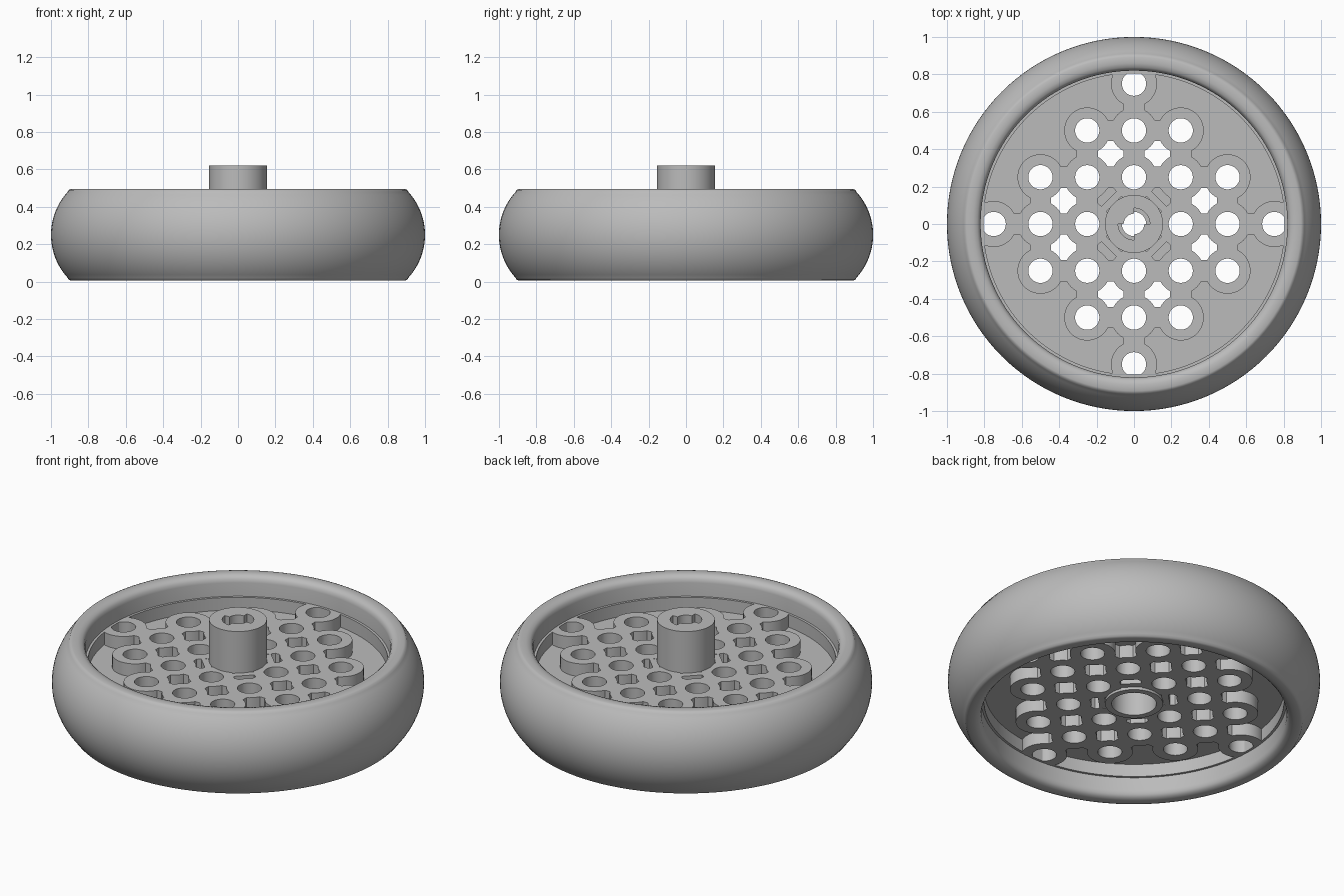
import bpy
import bmesh
from math import sin, cos, pi, radians, atan2, hypot

if "Cube" in bpy.data.objects:
    bpy.data.objects.remove(bpy.data.objects["Cube"])

COLOUR = (0.5, 0.5, 0.5, 1)
grey = bpy.data.materials.new("light_grey")
grey.use_nodes = True
grey.diffuse_color = COLOUR
grey.node_tree.nodes["Principled BSDF"].inputs["Base Color"].default_value = COLOUR

PITCH = 0.25          # spacing of the holes
HALF = PITCH / 2
BOSS, HOLE, BAR = 0.123, 0.065, 0.057
LOW, HIGH, MID = 0.125, 0.375, 0.25


def finish(name, bm):
    bmesh.ops.remove_doubles(bm, verts=bm.verts, dist=0.0001)
    bmesh.ops.recalc_face_normals(bm, faces=bm.faces)
    mesh = bpy.data.meshes.new(name)
    bm.to_mesh(mesh)
    bm.free()
    mesh.materials.append(grey)
    ob = bpy.data.objects.new(name, mesh)
    bpy.context.collection.objects.link(ob)
    return ob


def smooth(ob, angle=30):
    bpy.ops.object.select_all(action="DESELECT")
    ob.select_set(True)
    bpy.context.view_layer.objects.active = ob
    bpy.ops.object.shade_smooth_by_angle(angle=radians(angle))


def arc(x, y, r, start, end, steps):
    angles = [start + (end - start) * i / steps for i in range(steps + 1)]
    return [(x + r * cos(a), y + r * sin(a)) for a in angles]


def circle(x, y, r, n=32):
    return arc(x, y, r, 0, 2 * pi, n)[:-1]


def box(x, y, w, d, turn=0):
    c, s = cos(turn), sin(turn)
    corners = [(-w, -d), (w, -d), (w, d), (-w, d)]
    return [(x + a * c - b * s, y + a * s + b * c) for a, b in corners]


def prism(bm, points, z0, z1):
    """Closed outline extruded between two heights."""
    low = [bm.verts.new((x, y, z0)) for x, y in points]
    top = [bm.verts.new((x, y, z1)) for x, y in points]
    bm.faces.new(low)
    bm.faces.new(top)
    for i in range(len(points)):
        bm.faces.new((low[i - 1], low[i], top[i], top[i - 1]))


def solid(name, outlines, z0, z1):
    bm = bmesh.new()
    for pts in outlines:
        prism(bm, pts, z0, z1)
    return finish(name, bm)


def ring(bm, outer, inner, z0, z1, open_edges=()):
    """Plate between two matching loops; open edges join a neighbour."""
    loops = [[bm.verts.new((x, y, z)) for x, y in pts]
             for pts, z in ((outer, z0), (outer, z1), (inner, z1), (inner, z0))]
    for i in range(len(outer)):
        for k in range(4):
            a, b = loops[k], loops[(k + 1) % 4]
            if k > 0 or i not in open_edges:
                bm.faces.new((a[i - 1], a[i], b[i], b[i - 1]))


def lathe(name, profile, steps=128):
    bm = bmesh.new()
    n = len(profile)
    rings = [[bm.verts.new((x * r, y * r, z)) for r, z in profile]
             for x, y in circle(0, 0, 1, steps)]
    for i in range(steps):
        a, b = rings[i - 1], rings[i]
        for j in range(n):
            bm.faces.new((a[j - 1], b[j - 1], b[j], a[j]))
    return finish(name, bm)


# Tyre: crowned tread, rounded shoulders and a straight inner wall
crown = [(0.66 + r, MID + z) for r, z in arc(0, 0, 0.34, -0.74, 0.74, 24)]
upper = [(0.905, 0.49), (0.893, 0.495), (0.86, 0.495), (0.838, 0.489),
         (0.825, 0.475), (0.82, 0.455)]
lower = [(r, 2 * MID - z) for r, z in reversed(upper)]
smooth(lathe("tyre", lower + crown + upper), 40)

# Rim band seated inside the tyre
smooth(lathe("rim_band", [(0.806, LOW), (0.825, LOW), (0.825, HIGH), (0.806, HIGH)]))

# Lattice: one ringed boss per hole, with bars reaching to its neighbours
cells = [(i, j) for i in range(-3, 4) for j in range(-3, 4) if abs(i) + abs(j) <= 3]
bosses = [c for c in cells if c != (0, 0)]
shoulder = (BOSS ** 2 - BAR ** 2) ** 0.5
corner = atan2(BAR, shoulder)
bar_end = [(shoulder, -BAR)] + [(HALF, BAR * t / 2) for t in range(-2, 3)] + [(shoulder, BAR)]
bm = bmesh.new()
for i, j in bosses:
    outer, inner, joined = [], [], []
    for q, (dx, dy) in enumerate(((1, 0), (0, 1), (-1, 0), (0, -1))):
        if (i + dx, j + dy) in cells:
            side = bar_end
            joined += [len(outer) + k for k in range(2, 6)]
        else:
            side = arc(0, 0, BOSS, -corner, corner, 6)
        side = side + arc(0, 0, BOSS, corner, pi / 2 - corner, 4)[1:-1]
        for u, v in side:
            x, y = i * PITCH + u * dx - v * dy, j * PITCH + u * dy + v * dx
            trim = min(1, 0.818 / hypot(x, y))      # stop at the rim
            outer.append((x * trim, y * trim))
            a = atan2(v, u) + q * pi / 2
            inner.append((i * PITCH + HOLE * cos(a), j * PITCH + HOLE * sin(a)))
    ring(bm, outer, inner, LOW, HIGH, joined)
smooth(finish("lattice", bm))

# Pads framing the four blind slots around the hub
bm = bmesh.new()
slot_spots = [(sx, sy) for sx in (-1, 1) for sy in (-1, 1)]
for sx, sy in slot_spots:
    place = (sx * 0.15, sy * 0.15)
    turn = -sx * sy * pi / 4
    ring(bm, box(*place, 0.085, 0.06, turn), box(*place, 0.058, 0.022, turn),
         LOW + 0.001, HIGH - 0.001)
finish("slot_pads", bm)

# Thin web out to the rim, open at the holes, windows and hub
openings = [circle(i * PITCH, j * PITCH, 0.07) for i, j in bosses]
openings.append(circle(0, 0, 0.13))
for sx, sy in slot_spots:
    for x, y in ((HALF, 3 * HALF), (3 * HALF, HALF)):
        openings.append(box(sx * x, sy * y, 0.069, 0.069))
web = solid("web", [circle(0, 0, 0.812, 128)], 0.2, 0.3)
cutter = solid("web_cutter", openings, 0.1, 0.4)
cutter.hide_render = True
cut = web.modifiers.new("openings", "BOOLEAN")
cut.object, cut.operation, cut.solver = cutter, "DIFFERENCE", "EXACT"
bpy.context.view_layer.objects.active = web
bpy.ops.object.modifier_apply(modifier=cut.name)
bpy.data.objects.remove(cutter)

# Hub with a wide lower bore and a keyed upper socket
hub = lathe("hub", [(0.155, 0.11), (0.155, 0.62), (0.085, 0.62), (0.085, 0.47),
                    (0.065, 0.47), (0.065, 0.3), (0.12, 0.3), (0.12, 0.11)], 64)
smooth(hub)
keys = [arc(0, 0, 0.085, a, a + pi / 2, 16) + arc(0, 0, 0.055, a + pi / 2, a, 16)
        for a in (pi / 2, 3 * pi / 2)]
smooth(solid("socket_keys", keys, 0.47, 0.62))
